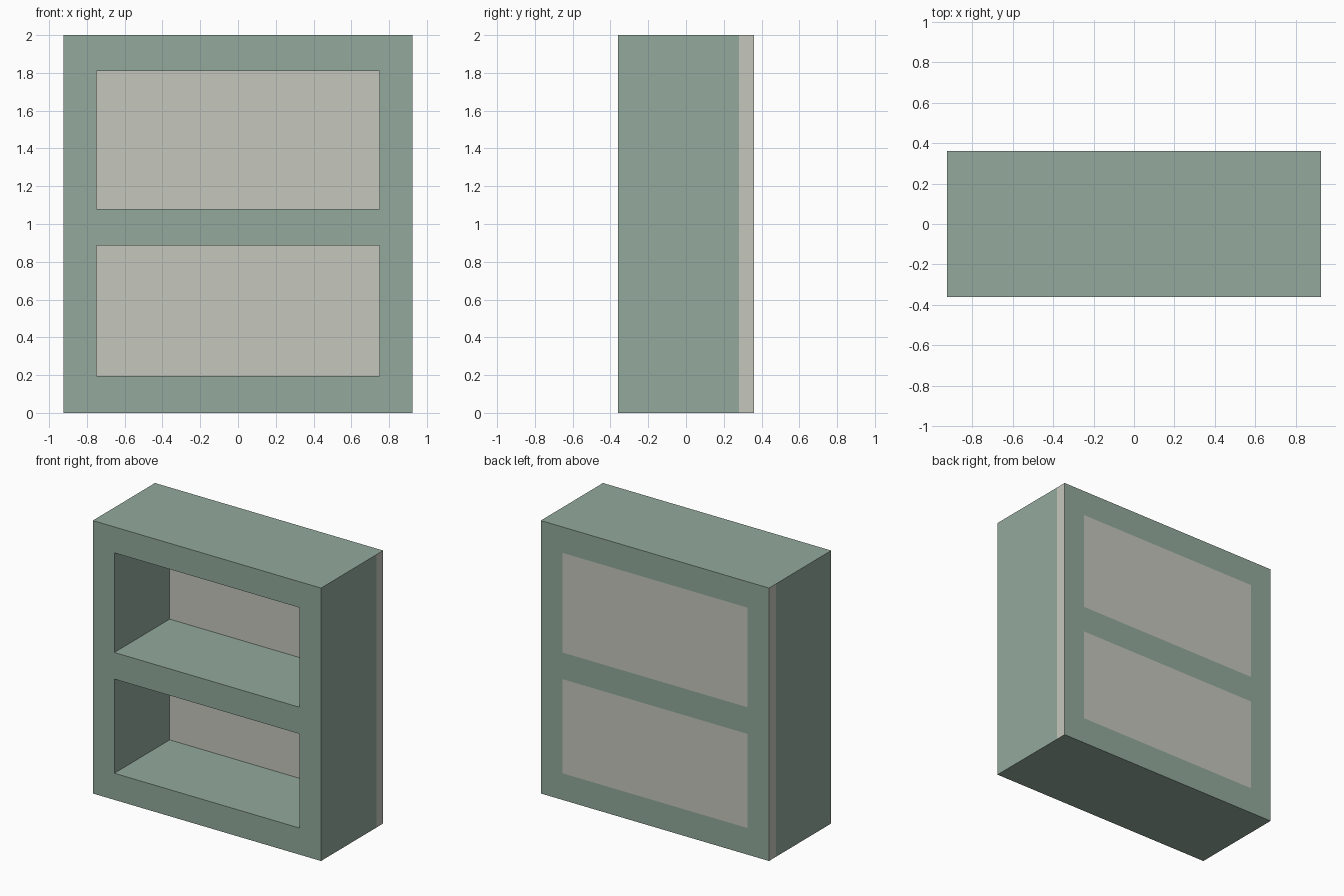
import bpy
import bmesh
from mathutils import Vector

cube = bpy.data.objects.get("Cube")
if cube:
    bpy.data.objects.remove(cube, do_unlink=True)


def material(name, rgb):
    mat = bpy.data.materials.new(name)
    mat.use_nodes = True
    mat.diffuse_color = (*rgb, 1)
    mat.node_tree.nodes["Principled BSDF"].inputs["Base Color"].default_value = (*rgb, 1)
    return mat


green = material("sage green paint", (0.292, 0.402, 0.332))
cream = material("pale grey board", (0.558, 0.571, 0.503))

# Outline and opening lines of the shelf unit
XS = [-0.925, -0.75, 0.75, 0.925]
ZS = [0, 0.195, 0.885, 1.08, 1.81, 2]
FRONT, PANEL, BACK = -0.36, 0.28, 0.36


def is_opening(x, z):
    return abs(x) < XS[2] and (ZS[1] < z < ZS[2] or ZS[3] < z < ZS[4])


def slab(name, y0, y1, keep, mats):
    """Extrude the kept cells of the shelf grid from y0 back to y1."""
    bm = bmesh.new()
    for x0, x1 in zip(XS, XS[1:]):
        for z0, z1 in zip(ZS, ZS[1:]):
            if keep((x0 + x1) / 2, (z0 + z1) / 2):
                bm.faces.new([bm.verts.new((x, y0, z)) for x, z in
                              ((x0, z0), (x1, z0), (x1, z1), (x0, z1))])
    bmesh.ops.remove_doubles(bm, verts=bm.verts, dist=0.001)
    ret = bmesh.ops.extrude_face_region(bm, geom=bm.faces[:], use_keep_orig=True)
    moved = [v for v in ret["geom"] if isinstance(v, bmesh.types.BMVert)]
    bmesh.ops.translate(bm, verts=moved, vec=Vector((0, y1 - y0, 0)))
    bmesh.ops.recalc_face_normals(bm, faces=bm.faces[:])
    mesh = bpy.data.meshes.new(name)
    bm.to_mesh(mesh)
    bm.free()
    for mat in mats:
        mesh.materials.append(mat)
    obj = bpy.data.objects.new(name, mesh)
    bpy.context.collection.objects.link(obj)
    return obj


# Open frame with two stiles, a middle shelf, top and base
slab("shelf_frame", FRONT, PANEL, lambda x, z: not is_opening(x, z), [green])

# Back board: bare inside the openings and on its side edges, painted elsewhere
board = slab("back_board", PANEL, BACK, lambda x, z: True, [green, cream])
for face in board.data.polygons:
    bare = is_opening(face.center.x, face.center.z) or abs(face.normal.x) > 0.5
    face.material_index = int(bare)
